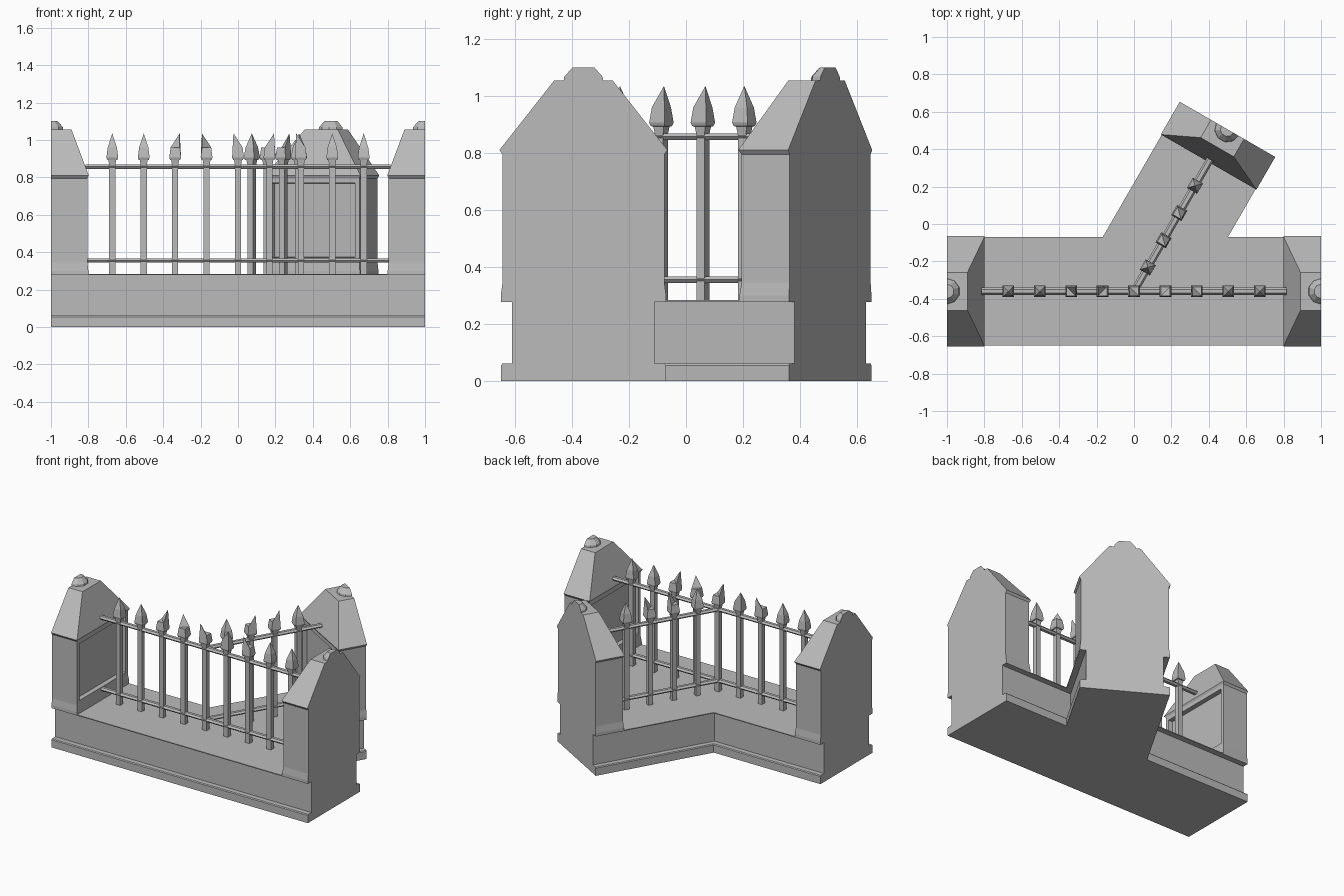
import bpy
import bmesh
from math import cos, sin, radians
from mathutils import Matrix, Vector

cube = bpy.data.objects.get("Cube")
if cube:
    bpy.data.objects.remove(cube, do_unlink=True)

stone = bpy.data.materials.new("grey stone")
stone.use_nodes = True
GREY = (0.5, 0.5, 0.5, 1)
stone.diffuse_color = GREY
stone.node_tree.nodes["Principled BSDF"].inputs["Base Color"].default_value = GREY

HUB = Vector((0, -0.36, 0))
ARMS = {"left": 0, "back": 60, "right": 180}


def arm_matrix(angle):
    return Matrix.Translation(HUB) @ Matrix.Rotation(radians(angle), 4, "Z")


def loft(rings):
    """Skin a stack of equal point rings and cap both ends."""
    bm = bmesh.new()
    loops = [[bm.verts.new(p) for p in ring] for ring in rings]
    count = len(loops[0])
    for low, high in zip(loops, loops[1:]):
        for i in range(count):
            j = (i + 1) % count
            bm.faces.new((low[i], low[j], high[j], high[i]))
    bm.faces.new(loops[0][::-1])
    bm.faces.new(loops[-1])
    bmesh.ops.remove_doubles(bm, verts=bm.verts, dist=0.0002)
    bmesh.ops.recalc_face_normals(bm, faces=bm.faces)
    return bm


def finish(bm, name, matrix):
    mesh = bpy.data.meshes.new(name)
    bm.to_mesh(mesh)
    bm.free()
    mesh.transform(matrix)
    mesh.materials.append(stone)
    obj = bpy.data.objects.new(name, mesh)
    bpy.context.collection.objects.link(obj)
    return obj


# Three-armed wall with plinth and thin overhanging coping
def footprint(h, z):
    def end(angle, side):
        return Matrix.Rotation(radians(angle), 3, "Z") @ Vector((1, side * h, z))

    def corner(angle, distance):
        return Vector((distance * cos(radians(angle)), distance * sin(radians(angle)), z))

    return [end(0, -1), end(0, 1), corner(30, h / sin(radians(30))),
            end(60, -1), end(60, 1), corner(120, h / sin(radians(60))),
            end(180, -1), end(180, 1)]


WALL = [(0.29, 0), (0.29, 0.054), (0.285, 0.06), (0.25, 0.06),
        (0.25, 0.277), (0.29, 0.277), (0.29, 0.283)]
finish(loft([footprint(h, z) for h, z in WALL]), "wall", Matrix.Translation(HUB))


# Gabled pillar: inner x, half width, height
PILLAR = [(0.8, 0.29, 0.28), (0.8, 0.29, 0.3), (0.805, 0.284, 0.345),
          (0.805, 0.284, 0.795), (0.798, 0.295, 0.81), (0.89, 0.102, 1.055)]


def pillar():
    bm = loft([[(x, -h, z), (1, -h, z), (1, h, z), (x, h, z)] for x, h, z in PILLAR])
    bm.faces.ensure_lookup_table()
    # Recessed panel on the inner face
    panel = [f for f in bm.faces if f.normal.x < -0.99 and f.calc_area() > 0.2]
    bmesh.ops.inset_region(bm, faces=panel, thickness=0.036, depth=0)
    bmesh.ops.inset_region(bm, faces=panel, thickness=0.004, depth=-0.03)
    return bm


# Faceted half-round knob on the pillar top
KNOB = [(0.07, 1.05), (0.067, 1.068), (0.038, 1.1)]


def knob():
    turns = [radians(90 + 36 * i) for i in range(6)]
    return loft([[(1 + r * cos(a), r * sin(a), z) for a in turns] for r, z in KNOB])


# Flattened hexagonal rail
def rail(z):
    turns = [radians(60 * i) for i in range(6)]
    return loft([[(x, 0.02 * cos(a), z + 0.0133 * sin(a)) for a in turns]
                 for x in (0, 0.815)])


# Square picket with a spear tip
PICKET = [(0.0165, 0.28), (0.0165, 0.865), (0.021, 0.892), (0.027, 0.894),
          (0.0315, 0.906), (0.0245, 0.96), (0, 1.035)]


def picket(x):
    # The last ring collapses to a point, so it is welded by the loft
    rings = [[(x + sx * r, sy * r, z) for sx, sy in ((-1, -1), (1, -1), (1, 1), (-1, 1))]
             for r, z in PICKET[:-1]]
    bm = loft(rings)
    top = max(bm.faces, key=lambda f: f.calc_center_median().z)
    bmesh.ops.poke(bm, faces=[top])
    tip = max(bm.verts, key=lambda v: (v.co.z, -abs(v.co.x - x) - abs(v.co.y)))
    tip.co.z = PICKET[-1][1]
    return bm


SPACING = 0.168
finish(picket(0), "centre_picket", arm_matrix(0))
for side, angle in ARMS.items():
    place = arm_matrix(angle)
    finish(pillar(), side + "_pillar", place)
    finish(knob(), side + "_knob", place)
    finish(rail(0.355), side + "_lower_rail", place)
    finish(rail(0.857), side + "_upper_rail", place)
    first = 0.148 if side == "back" else SPACING
    for k in range(4):
        finish(picket(first + k * SPACING), f"{side}_picket_{k + 1}", place)
